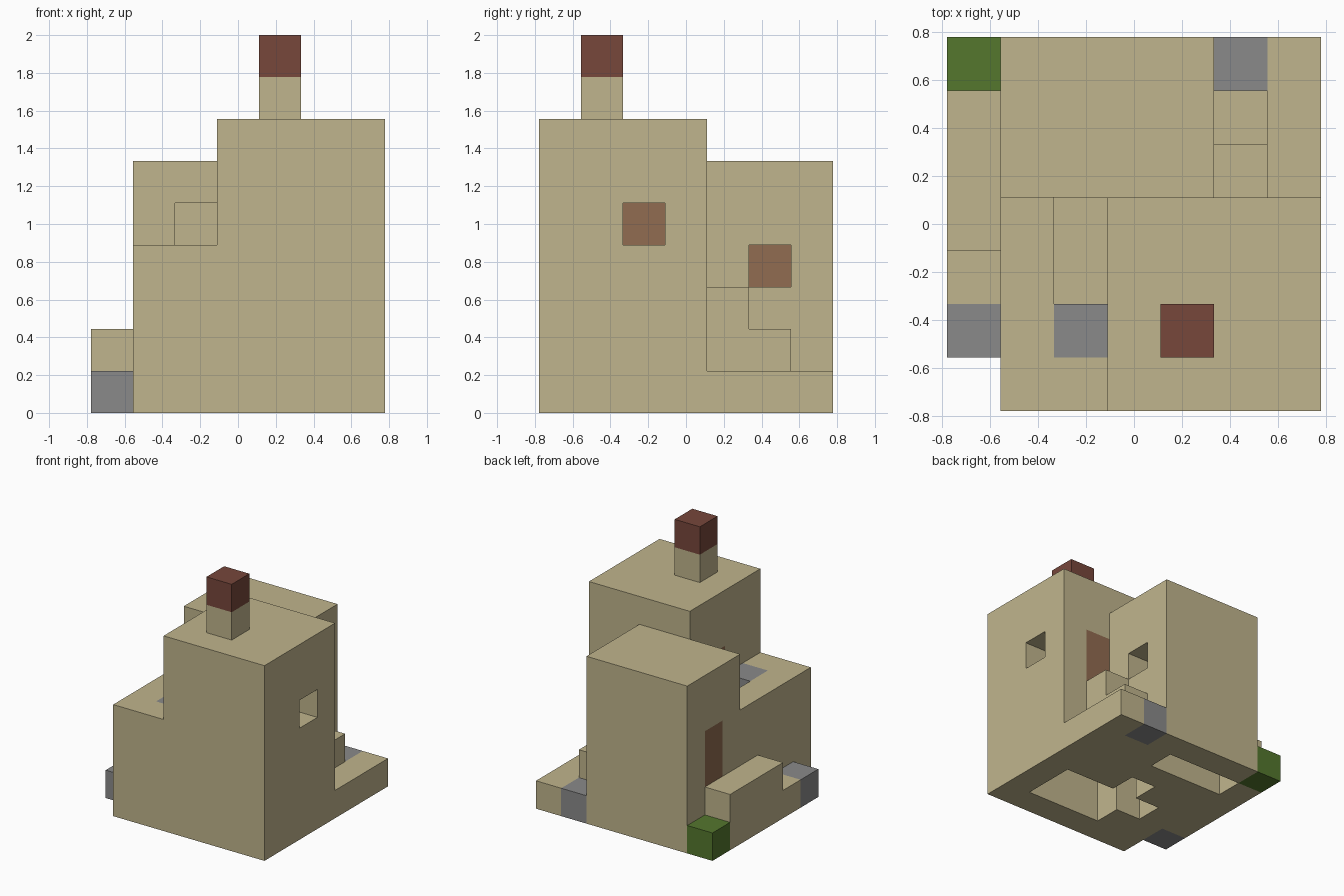
import bpy, bmesh
from mathutils import Vector

cube = bpy.data.objects.get("Cube")
if cube:
    bpy.data.objects.remove(cube, do_unlink=True)

U = 2 / 9                        # edge of one block
CENTRE = Vector((3.5, 3.5, 0))   # middle of the block grid


def material(name, rgb):
    m = bpy.data.materials.new(name)
    m.use_nodes = True
    m.diffuse_color = (*rgb, 1)
    bsdf = next(n for n in m.node_tree.nodes if n.type == 'BSDF_PRINCIPLED')
    bsdf.inputs["Base Color"].default_value = (*rgb, 1)
    bsdf.inputs["Roughness"].default_value = 0.9
    return m


sand = material("sand", (0.527, 0.462, 0.266))
stone = material("stone grey", (0.254, 0.254, 0.254))
grass = material("grass green", (0.089, 0.184, 0.027))
brick = material("brick red", (0.184, 0.063, 0.044))
wood = material("door brown", (0.283, 0.150, 0.082))

grid = {}     # block -> part name
colour = {}   # part name -> material


def cells(x, y, z):
    """All blocks in inclusive ranges."""
    return [(i, j, k) for i in range(x[0], x[-1] + 1)
            for j in range(y[0], y[-1] + 1) for k in range(z[0], z[-1] + 1)]


def fill(name, mat, x, y, z):
    colour[name] = mat
    for c in cells(x, y, z):
        grid[c] = name


def carve(x, y, z):
    for c in cells(x, y, z):
        grid.pop(c, None)


# Building masses
fill("tall_house", sand, (3, 6), (0, 3), (0, 6))
fill("low_terrace", sand, (1, 2), (0, 3), (0, 3))
fill("rear_house", sand, (1, 4), (4, 6), (0, 5))
fill("rear_yard", sand, (5, 6), (4, 6), (0,))
fill("side_path", sand, (0,), (2, 5), (0,))
fill("side_ledge", sand, (0,), (3, 5), (1,))

# Steps up to the rear door
fill("yard_steps", sand, (5,), (4, 5), (1,))
fill("yard_steps", sand, (5,), (4,), (2,))

# Tall room, its cellar and its window
carve((4, 5), (1, 2), (0, 5))
carve((3,), (1, 2), (0, 2))
carve((2,), (2,), (0, 1))
carve((3,), (3,), (0, 2))
carve((6,), (2,), (4,))

# Rear room, its cellar, window and passage to the terrace pit
carve((2, 3), (5,), (0, 4))
carve((1,), (5,), (0, 1))
carve((4,), (5,), (3,))
carve((2,), (4,), (3, 4))
carve((2,), (2, 3), (3,))

# Doors
fill("yard_door", wood, (5,), (3,), (3, 4))
fill("terrace_door", wood, (3,), (2,), (3, 4))
fill("side_door", wood, (1,), (5,), (2, 3))

# Stone thresholds, bush and chimney
fill("yard_stone", stone, (5,), (6,), (0,))
fill("side_stone", stone, (0,), (1,), (0,))
fill("terrace_stone", stone, (2,), (1,), (3,))
fill("bush", grass, (0,), (6,), (0,))
fill("chimney_stack", sand, (4,), (1,), (7,))
fill("chimney_cap", brick, (4,), (1,), (8,))


def build(name):
    """Make one part from the block sides that are open to the air."""
    bm = bmesh.new()
    for cell in [c for c, part in grid.items() if part == name]:
        mid = Vector(cell) + Vector((.5, .5, .5)) - CENTRE
        for axis in range(3):
            for sign in (-1, 1):
                n = Vector((0, 0, 0))
                n[axis] = sign
                if tuple(int(a + b) for a, b in zip(cell, n)) in grid:
                    continue
                u = Vector((0, 0, 0))
                u[(axis + 1) % 3] = 0.5
                v = n.cross(u)
                f = mid + n / 2
                corners = (f - u - v, f + u - v, f + u + v, f - u + v)
                bm.faces.new([bm.verts.new(p * U) for p in corners])
    bmesh.ops.remove_doubles(bm, verts=bm.verts[:], dist=0.001)
    bmesh.ops.dissolve_limit(bm, angle_limit=0.01, verts=bm.verts[:],
                             edges=bm.edges[:])
    mesh = bpy.data.meshes.new(name)
    bm.to_mesh(mesh)
    bm.free()
    mesh.materials.append(colour[name])
    bpy.context.collection.objects.link(bpy.data.objects.new(name, mesh))


for part in colour:
    build(part)
